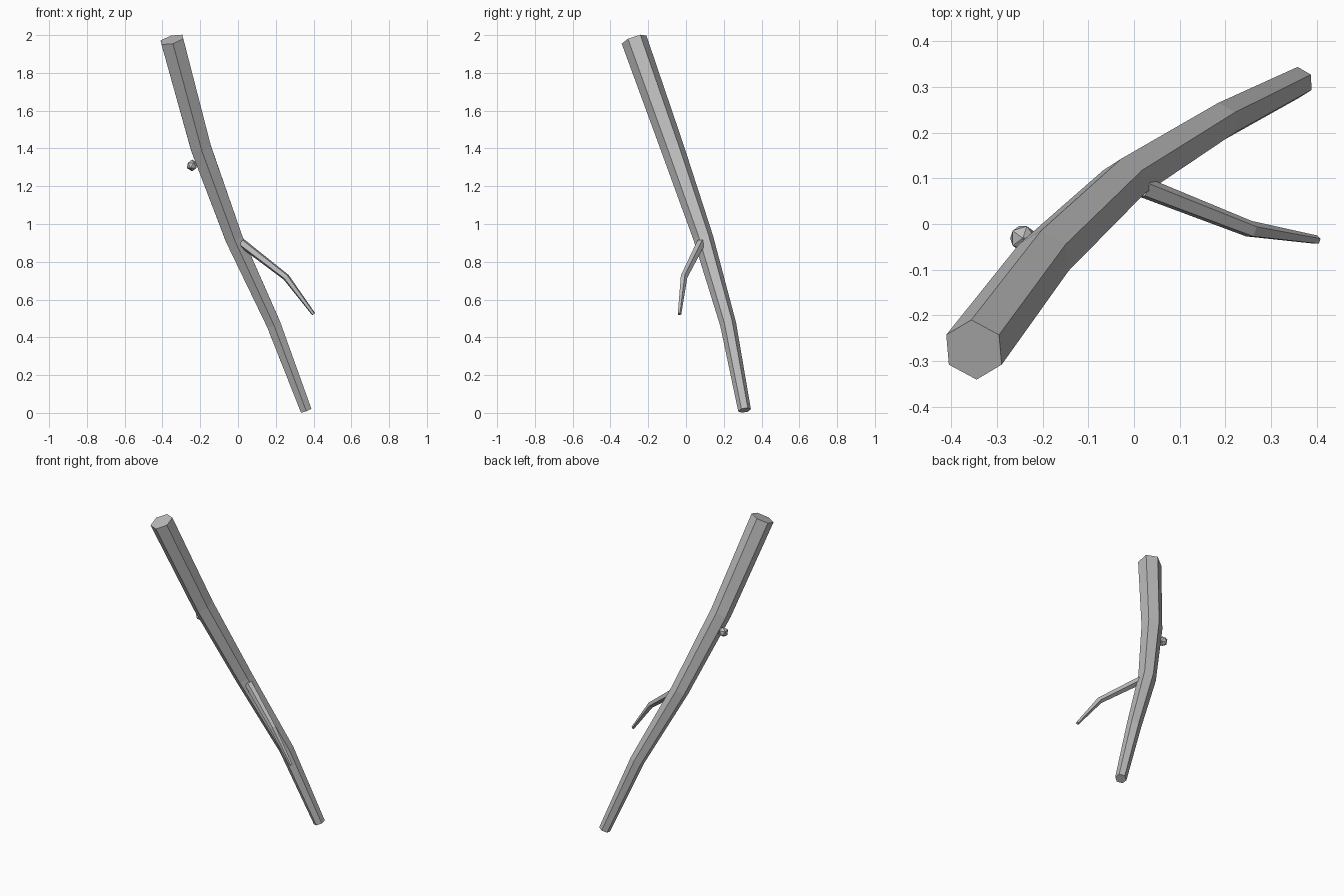
import bpy, bmesh, math
from mathutils import Vector

old = bpy.data.objects.get("Cube")
if old:
    bpy.data.objects.remove(old, do_unlink=True)

bark = bpy.data.materials.new("grey_bark")
bark.use_nodes = True
grey = (0.5, 0.5, 0.5, 1)
bark.diffuse_color = grey
bark.node_tree.nodes["Principled BSDF"].inputs["Base Color"].default_value = grey


def finish(bm, name):
    bmesh.ops.recalc_face_normals(bm, faces=bm.faces)
    mesh = bpy.data.meshes.new(name)
    bm.to_mesh(mesh)
    bm.free()
    mesh.materials.append(bark)
    obj = bpy.data.objects.new(name, mesh)
    bpy.context.collection.objects.link(obj)
    return obj


def limb(name, path, sides, phase):
    """Tapered faceted tube through (x, y, z, radius), rings square to the path."""
    bm = bmesh.new()
    pts = [Vector(p[:3]) for p in path]
    rings = []
    for i, p in enumerate(pts):
        axis = (pts[min(i + 1, len(pts) - 1)] - pts[max(i - 1, 0)]).normalized()
        u = (Vector((0, 1, 0)) - axis * axis.y).normalized()
        v = axis.cross(u)
        ring = []
        for k in range(sides):
            a = math.radians(phase) + math.tau * k / sides
            ring.append(bm.verts.new(p + path[i][3] * (u * math.cos(a) + v * math.sin(a))))
        rings.append(ring)
    for r, s in zip(rings, rings[1:]):
        for k in range(sides):
            n = (k + 1) % sides
            bm.faces.new((r[k], r[n], s[n], s[k]))
    bm.faces.new(rings[0])
    bm.faces.new(rings[-1])
    return finish(bm, name)


# Main stick, thin foot to thick top
limb("stick", [(0.36, 0.31, 0.014, 0.034), (0.188, 0.223, 0.47, 0.043),
               (-0.022, 0.092, 0.925, 0.053), (-0.197, -0.073, 1.405, 0.062),
               (-0.35, -0.275, 1.976, 0.069)], 6, 0)

# Drooping side twig
limb("side_twig", [(0.02, 0.08, 0.9, 0.024), (0.255, -0.012, 0.718, 0.019),
                   (0.4, -0.035, 0.523, 0.01)], 5, 0)

# Small bud on the side
bm = bmesh.new()
bmesh.ops.create_icosphere(bm, subdivisions=1, radius=0.031)
bmesh.ops.translate(bm, verts=bm.verts, vec=(-0.243, -0.031, 1.31))
finish(bm, "bud")
